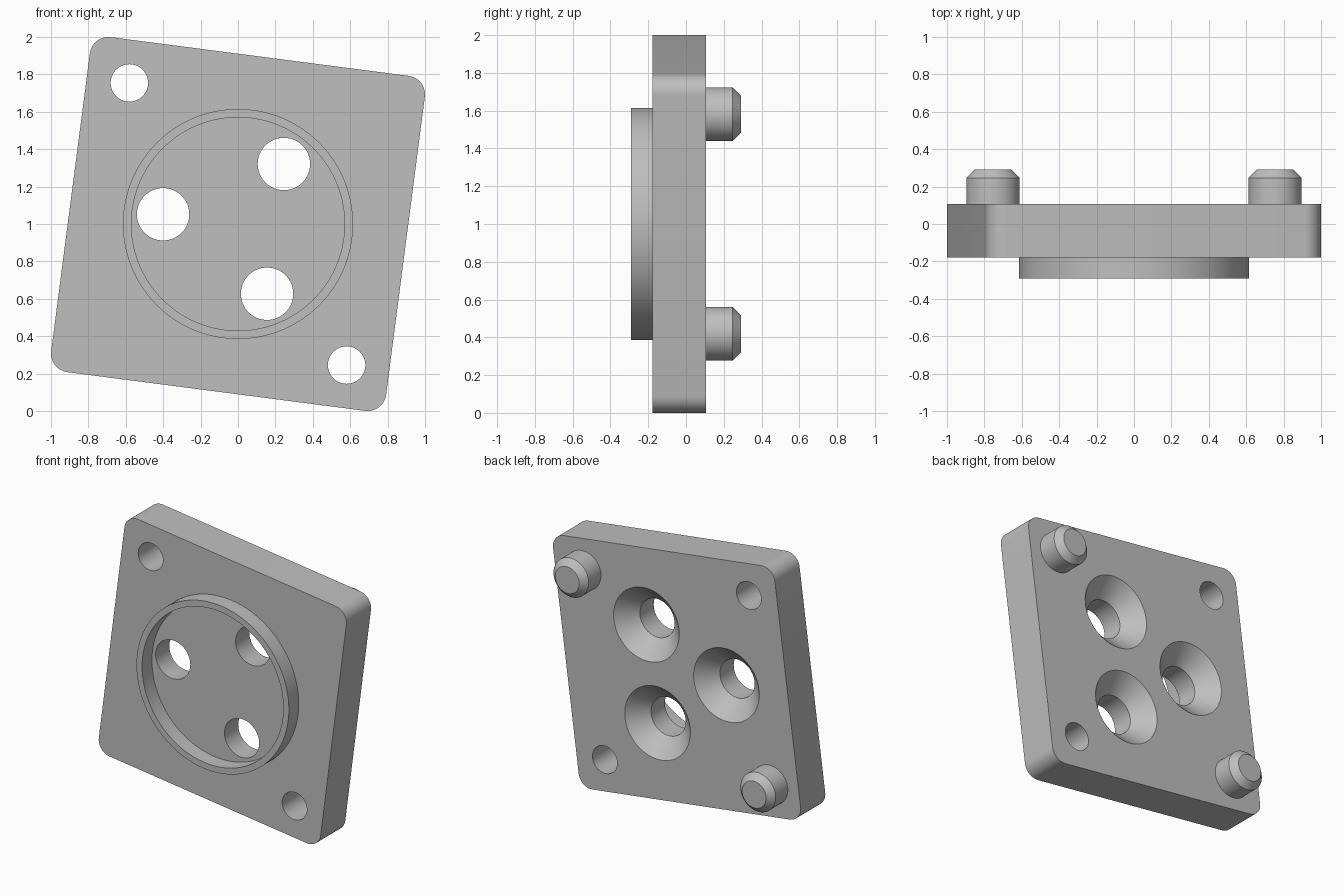
import bpy, bmesh, math
from mathutils import Matrix, Vector

cube = bpy.data.objects.get("Cube")
if cube:
    bpy.data.objects.remove(cube, do_unlink=True)

TILT = 7.4                    # clockwise lean of the whole plate, degrees
FRONT, BACK = -0.178, 0.106   # plate faces
END = 0.292                   # half of the total depth

metal = bpy.data.materials.new("plain grey")
metal.use_nodes = True
grey = (0.52, 0.52, 0.52, 1)
metal.diffuse_color = grey
metal.node_tree.nodes["Principled BSDF"].inputs["Base Color"].default_value = grey


def polar(radius, degrees):
    """Point on the plate, measured from its centre before it leans."""
    a = math.radians(degrees - TILT)
    return Vector((radius * math.cos(a), 0, 1 + radius * math.sin(a)))


def lathe(bm, profile, centre, closed=False, steps=64):
    """Spin (radius, y) points about a y axis through centre."""
    verts = [bm.verts.new((r, y, 0)) for r, y in profile]
    pairs = list(zip(verts, verts[1:]))
    if closed:
        pairs.append((verts[-1], verts[0]))
    edges = [bm.edges.new(p) for p in pairs]
    result = bmesh.ops.spin(bm, geom=verts + edges, cent=(0, 0, 0), axis=(0, 1, 0),
                            angle=math.tau, steps=steps, use_merge=True)
    made = set(verts)
    made.update(v for e in edges for f in e.link_faces for v in f.verts)
    # gather the whole connected shell
    stack = list(made)
    while stack:
        for e in stack.pop().link_edges:
            for v in e.verts:
                if v not in made:
                    made.add(v)
                    stack.append(v)
    made = list(made)
    bmesh.ops.translate(bm, verts=made, vec=centre)
    bmesh.ops.remove_doubles(bm, verts=made, dist=0.0001)


def finish(bm, name):
    bmesh.ops.recalc_face_normals(bm, faces=bm.faces)
    mesh = bpy.data.meshes.new(name)
    bm.to_mesh(mesh)
    bm.free()
    mesh.materials.append(metal)
    obj = bpy.data.objects.new(name, mesh)
    bpy.context.collection.objects.link(obj)
    return obj


def smooth(obj):
    bpy.ops.object.select_all(action='DESELECT')
    obj.select_set(True)
    bpy.context.view_layer.objects.active = obj
    bpy.ops.object.shade_smooth_by_angle(angle=math.radians(30))


# Square plate with rounded corners
bm = bmesh.new()
half, corner, arc = 0.903, 0.1, 12
outline = []
for quarter in range(4):
    mid = math.radians(45 + 90 * quarter)
    cx = math.copysign(half - corner, math.cos(mid))
    cz = math.copysign(half - corner, math.sin(mid))
    for i in range(arc + 1):
        a = math.radians(90 * quarter + 90 * i / arc)
        outline.append(bm.verts.new((cx + corner * math.cos(a), FRONT,
                                     cz + corner * math.sin(a))))
face = bm.faces.new(outline)
extruded = bmesh.ops.extrude_face_region(bm, geom=[face])["geom"]
bmesh.ops.translate(bm, vec=(0, BACK - FRONT, 0),
                    verts=[v for v in extruded if isinstance(v, bmesh.types.BMVert)])
bmesh.ops.transform(bm, verts=bm.verts, matrix=Matrix.Translation((0, 0, 1))
                    @ Matrix.Rotation(math.radians(TILT), 4, 'Y'))
plate = finish(bm, "plate")

# Drills: three countersunk holes and two plain corner holes
bm = bmesh.new()
for angle in (60, 180, 300):
    lathe(bm, [(0, -0.4), (0.14, -0.4), (0.14, BACK - 0.125),
               (0.285, BACK + 0.02), (0, BACK + 0.02)], polar(0.404, angle))
for angle in (135, 315):
    lathe(bm, [(0, -0.4), (0.1, -0.4), (0.1, 0.4), (0, 0.4)], polar(0.952, angle))
drills = finish(bm, "drills")
drills.hide_render = True

cut = plate.modifiers.new("holes", 'BOOLEAN')
cut.operation = 'DIFFERENCE'
cut.solver = 'EXACT'
cut.object = drills
bpy.context.view_layer.objects.active = plate
bpy.ops.object.modifier_apply(modifier=cut.name)
bpy.data.objects.remove(drills, do_unlink=True)
smooth(plate)

# Raised ring on the front
bm = bmesh.new()
lathe(bm, [(0.57, FRONT), (0.57, -END), (0.615, -END), (0.615, FRONT)],
      Vector((0, 0, 1)), closed=True, steps=96)
smooth(finish(bm, "front_ring"))

# Chamfered locating pins on the back
for name, angle in (("upper_pin", 45), ("lower_pin", 225)):
    bm = bmesh.new()
    lathe(bm, [(0, BACK), (0.142, BACK), (0.142, END - 0.045),
               (0.097, END), (0, END)], polar(0.952, angle))
    smooth(finish(bm, name))
